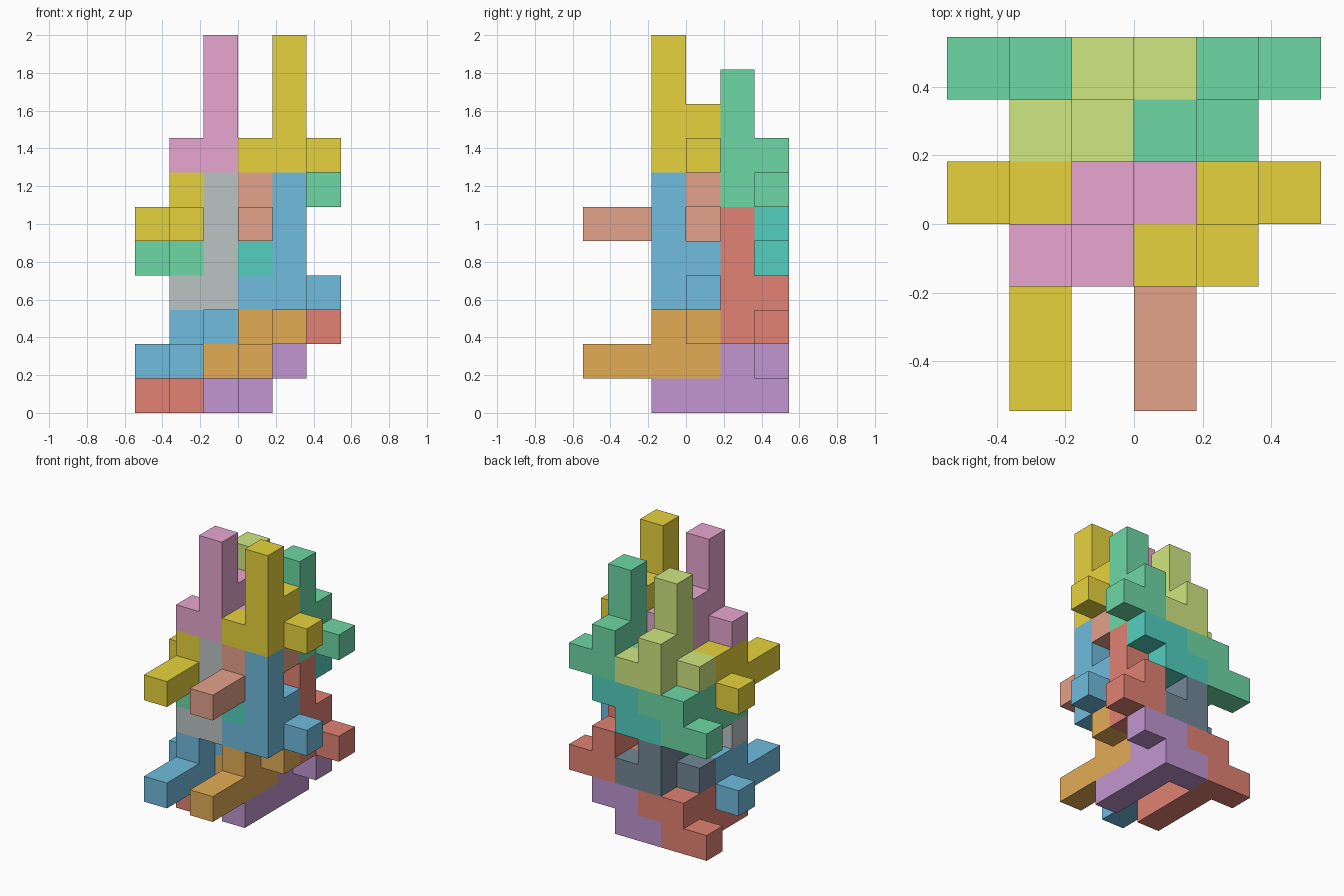
import bpy, bmesh
from mathutils import Vector

if "Cube" in bpy.data.objects:
    bpy.data.objects.remove(bpy.data.objects["Cube"])

U = 2 / 11  # edge of one cube cell

COLOURS = {
    "red": "c0392b", "blue": "2980b9", "green": "27ae60", "gold": "cba60c",
    "purple": "884ea0", "orange": "c56a18", "teal": "16a085", "grey": "7f8c8d",
    "navy": "2c3e50", "rust": "c45c41", "pink": "ce62a0", "lime": "a1cc38",
}

# Eight-cube piece: a rod of four with side cubes around its base
UPRIGHT = [(0, 0, 0), (0, 0, 1), (0, 0, 2), (0, 0, 3),
           (-1, 0, 0), (0, 1, 0), (1, 1, 0), (0, 1, 1)]
# The same piece turned a quarter so its rod points to the front
LYING = [(x, -z, y) for x, y, z in UPRIGHT]


def make_material(name, code):
    mat = bpy.data.materials.new(name)
    mat.diffuse_color = [int(code[i:i + 2], 16) / 255 for i in (0, 2, 4)] + [1]
    mat.use_nodes = True
    mat.node_tree.nodes["Principled BSDF"].inputs["Base Color"].default_value = mat.diffuse_color
    return mat


def make_piece(name, cells, base, mat):
    """Outer skin of a group of cube cells, with coplanar faces merged."""
    bm = bmesh.new()
    for cell in cells:
        for axis in range(3):
            for sign in (1, -1):
                d = Vector((0, 0, 0))
                d[axis] = sign
                if tuple(int(v) for v in Vector(cell) + d) in cells:
                    continue
                p = Vector((d[2], d[0], d[1]))
                q = Vector((d[1], d[2], d[0]))
                mid = Vector(cell) + Vector(base) + Vector((.5, .5, .5)) + d / 2
                bm.faces.new([bm.verts.new((mid + (s * p + t * q) / 2) * U)
                              for s, t in ((-1, -1), (1, -1), (1, 1), (-1, 1))])
    bmesh.ops.remove_doubles(bm, verts=bm.verts, dist=U / 100)
    bmesh.ops.recalc_face_normals(bm, faces=bm.faces)
    bmesh.ops.dissolve_limit(bm, angle_limit=0.01, verts=bm.verts, edges=bm.edges)
    mesh = bpy.data.meshes.new(name)
    bm.to_mesh(mesh)
    bm.free()
    mesh.materials.append(mat)
    obj = bpy.data.objects.new(name, mesh)
    bpy.context.collection.objects.link(obj)


mats = {n: make_material(n, c) for n, c in COLOURS.items()}

# Each entry: row, base y, base z, left colour, right colour
UPRIGHT_ROWS = [("back_lower", 1, 2, "navy", "red"),
                ("front_lower", -1, 3, "grey", "blue"),
                ("back_upper", 1, 6, "lime", "green"),
                ("front_upper", -1, 7, "pink", "gold")]
LYING_ROWS = [("back_lower", 2, 0, "red", "purple"),
              ("front_lower", 0, 1, "blue", "orange"),
              ("back_upper", 2, 4, "green", "teal"),
              ("front_upper", 0, 5, "gold", "rust")]

# Interlock the upright and lying pieces, two side by side in every row
for kind, cells, x_left, rows in (("upright", UPRIGHT, -1, UPRIGHT_ROWS),
                                  ("lying", LYING, -2, LYING_ROWS)):
    for row, y, z, left, right in rows:
        make_piece(f"{kind}_piece_{row}_left", cells, (x_left, y, z), mats[left])
        make_piece(f"{kind}_piece_{row}_right", cells, (x_left + 2, y, z), mats[right])
